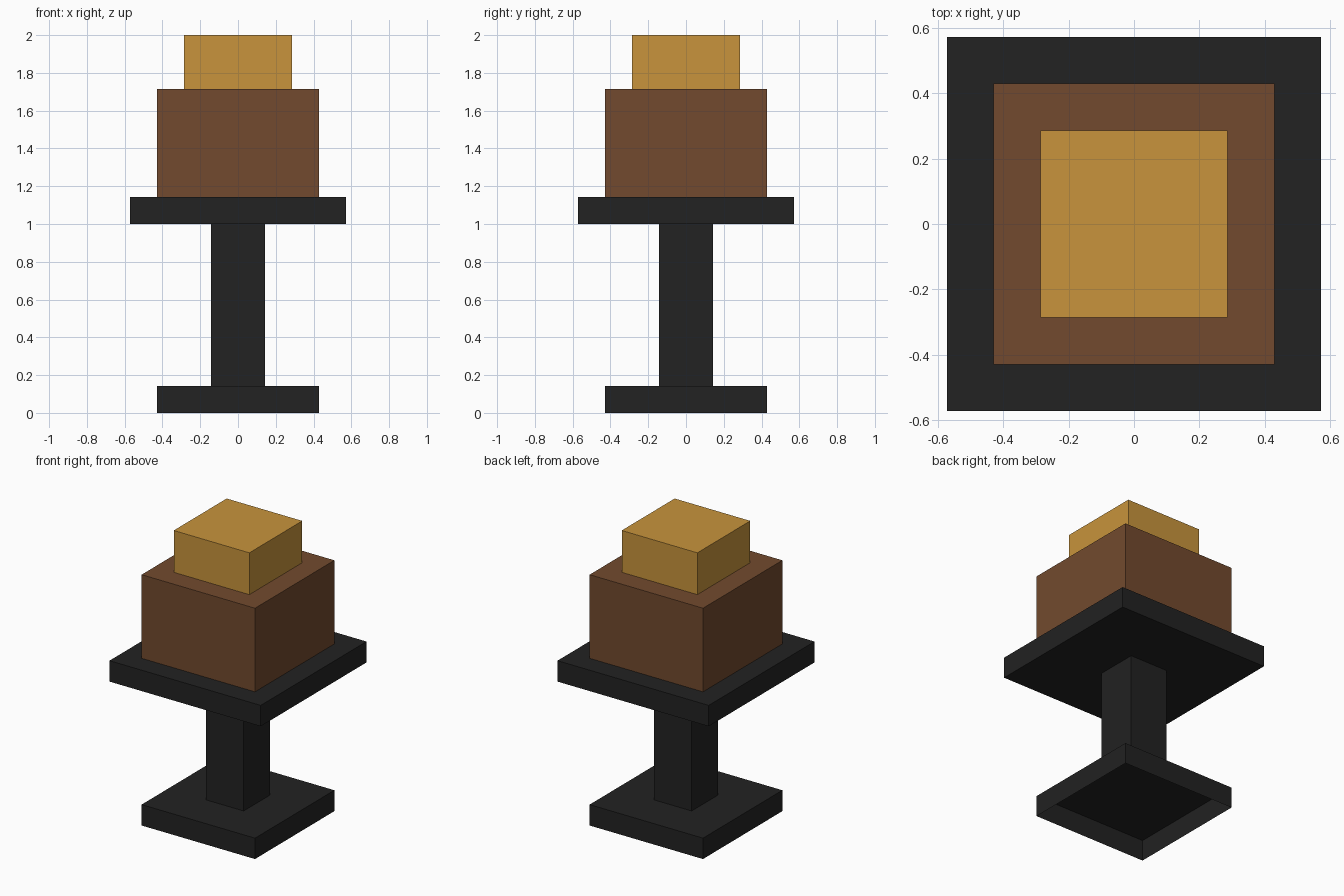
import bpy, bmesh

if "Cube" in bpy.data.objects:
    bpy.data.objects.remove(bpy.data.objects["Cube"])

U = 1 / 7  # the model sits on a grid of sevenths


def srgb(hex_code):
    out = []
    for i in (0, 2, 4):
        c = int(hex_code[i:i + 2], 16) / 255
        out.append(c / 12.92 if c <= 0.04045 else ((c + 0.055) / 1.055) ** 2.4)
    return (*out, 1.0)


def material(name, hex_code):
    m = bpy.data.materials.new(name)
    m.diffuse_color = srgb(hex_code)
    m.use_nodes = True
    m.node_tree.nodes["Principled BSDF"].inputs["Base Color"].default_value = m.diffuse_color
    return m


def block(name, half, z0, z1, mat, open_bottom=False, open_top=False):
    """Square block in grid units, optionally without its end faces."""
    bm = bmesh.new()
    bmesh.ops.create_cube(bm, size=1)
    for v in bm.verts:
        v.co.x *= 2 * half * U
        v.co.y *= 2 * half * U
        v.co.z = (z1 if v.co.z > 0 else z0) * U
    bm.normal_update()
    drop = [f for f in bm.faces
            if (open_bottom and f.normal.z < -0.5) or (open_top and f.normal.z > 0.5)]
    bmesh.ops.delete(bm, geom=drop, context='FACES_ONLY')
    mesh = bpy.data.meshes.new(name)
    bm.to_mesh(mesh)
    bm.free()
    mesh.materials.append(mat)
    obj = bpy.data.objects.new(name, mesh)
    bpy.context.collection.objects.link(obj)
    return obj


black = material("black", "222222")
brown = material("brown", "724A2E")
gold = material("gold", "C8943C")

# Stand: hollow foot open underneath, post, and solid tray
block("foot", 3, 0, 1, black, open_bottom=True)
block("post", 1, 1, 7, black, open_bottom=True, open_top=True)
block("tray", 4, 7, 8, black)

# Stacked blocks on the tray
block("lower_block", 3, 8, 12, brown, open_bottom=True)
block("upper_block", 2, 12, 14, gold, open_bottom=True)
